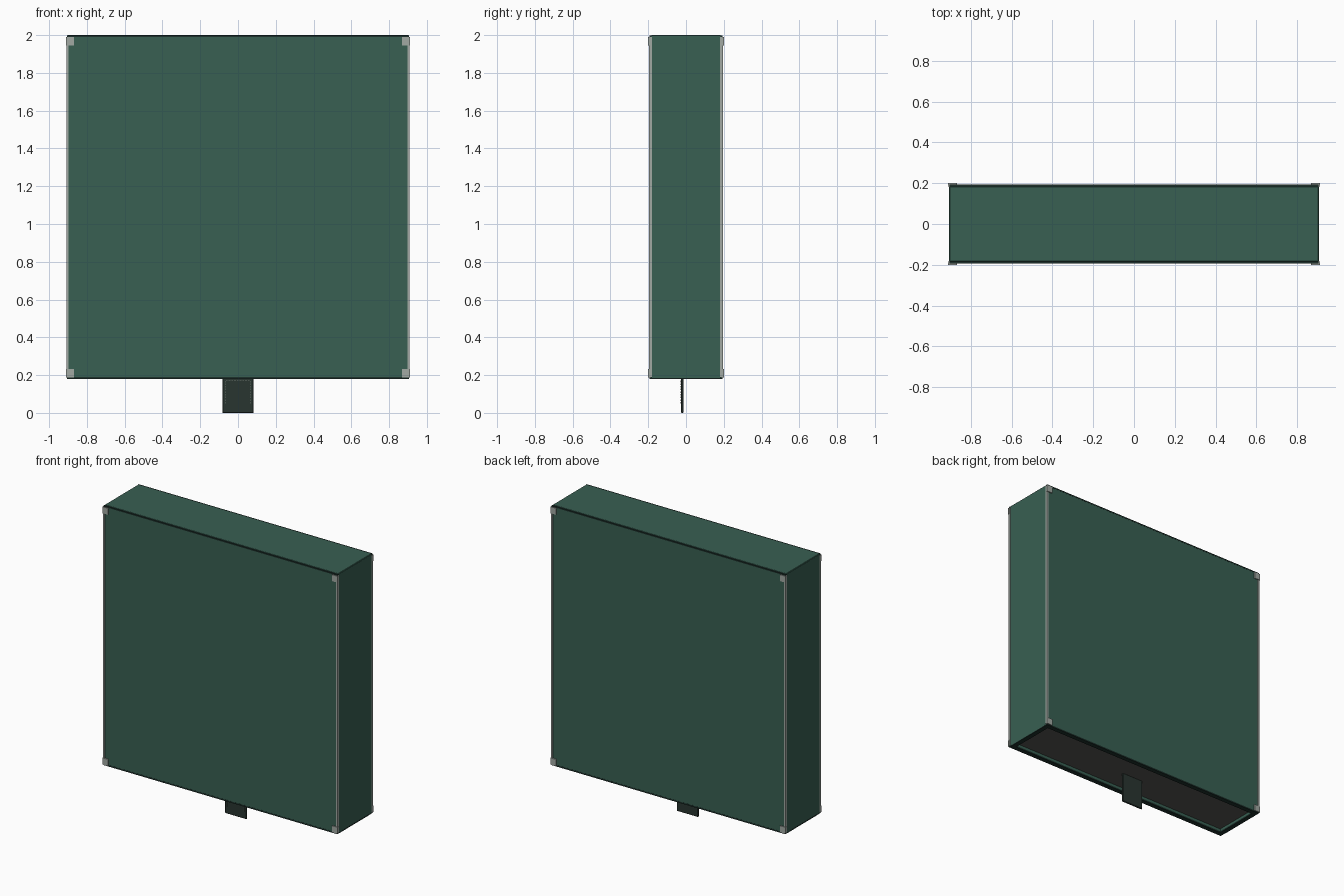
import bpy, bmesh
from mathutils import Matrix, Vector

if "Cube" in bpy.data.objects:
    bpy.data.objects.remove(bpy.data.objects["Cube"])


def material(name, rgb):
    m = bpy.data.materials.new(name)
    m.diffuse_color = (*rgb, 1)
    m.use_nodes = True
    m.node_tree.nodes["Principled BSDF"].inputs["Base Color"].default_value = m.diffuse_color
    return m


GREEN = material("green_cloth", (0.04, 0.115, 0.085))
DARK = material("dark_trim", (0.012, 0.03, 0.024))
TAB = material("tab_cloth", (0.022, 0.036, 0.03))
METAL = material("pale_metal", (0.36, 0.40, 0.37))
LINER = material("grey_liner", (0.09, 0.09, 0.085))
THREAD = material("thread", (0.15, 0.18, 0.16))


def boxes(name, spans, mat, bevel=0):
    """One object from boxes given as (x0, x1, y0, y1, z0, z1)."""
    bm = bmesh.new()
    for x0, x1, y0, y1, z0, z1 in spans:
        mid = Vector((x0 + x1, y0 + y1, z0 + z1)) / 2
        size = (abs(x1 - x0), abs(y1 - y0), abs(z1 - z0), 1)
        bmesh.ops.create_cube(bm, size=1, matrix=Matrix.Translation(mid) @ Matrix.Diagonal(size))
    me = bpy.data.meshes.new(name)
    bm.to_mesh(me)
    bm.free()
    me.materials.append(mat)
    ob = bpy.data.objects.new(name, me)
    bpy.context.collection.objects.link(ob)
    if bevel:
        b = ob.modifiers.new("soft_edges", "BEVEL")
        b.width, b.segments = bevel, 1
    return ob


W, D, B, T = 0.905, 0.193, 0.18, 2.0   # half width, half depth, bottom, top
wall = 0.028

# Case panels, open at the bottom
for s, n in ((-1, "front"), (1, "back")):
    boxes(n + "_panel", [(-W, W, s * (D - wall), s * D, B + 0.006, T - 0.006)], GREEN, 0.003)
for s, n in ((-1, "left"), (1, "right")):
    boxes(n + "_panel", [(s * (W - wall), s * (W + 0.001), -D + 0.012, D - 0.012, B + 0.006, T - 0.006)], GREEN)
boxes("top_panel", [(-W, W, -D + 0.008, D - 0.008, T - wall, T)], GREEN, 0.003)

# Dark edging along the top edges and around the opening
boxes("top_edging", [(-W, W, s * (D - 0.010), s * (D + 0.001), T - 0.010, T - 0.001) for s in (-1, 1)], DARK)
boxes("opening_rim",
      [(-W, W, s * (D - 0.032), s * (D + 0.001), B, B + 0.010) for s in (-1, 1)] +
      [(s * (W - 0.032), s * (W + 0.001), -D + 0.032, D - 0.032, B, B + 0.010) for s in (-1, 1)], DARK)

# Recessed liner inside the opening
boxes("inner_liner", [(-W + wall, W - wall, -D + wall, D - wall, B + 0.03, B + 0.05)], LINER)

# Metal strips and corner plates
corners = [(sx, sy) for sx in (-1, 1) for sy in (-1, 1)]
boxes("edge_strips", [(sx * (W - 0.008), sx * (W + 0.004), sy * (D - 0.012), sy * (D + 0.002), B + 0.01, T - 0.01)
                      for sx, sy in corners], METAL)
boxes("corner_plates", [(sx * (W - 0.038), sx * (W + 0.006), sy * (D - 0.004), sy * 0.2, z, z + 0.045)
                        for sx, sy in corners for z in (B + 0.007, T - 0.055)], METAL)

# Pull tab hanging from the liner, with stitching on its front
boxes("pull_tab", [(-0.083, 0.083, -0.026, -0.014, 0, B + 0.032)], TAB, 0.003)
stitches = []
for i in range(9):
    z = 0.05 + i * 0.014
    stitches += [(s * 0.064, s * 0.067, -0.028, -0.025, z, z + 0.008) for s in (-1, 1)]
for i in range(9):
    x = -0.064 + i * 0.0145
    stitches.append((x, x + 0.009, -0.028, -0.025, 0.171, 0.174))
boxes("tab_stitching", stitches, THREAD)
